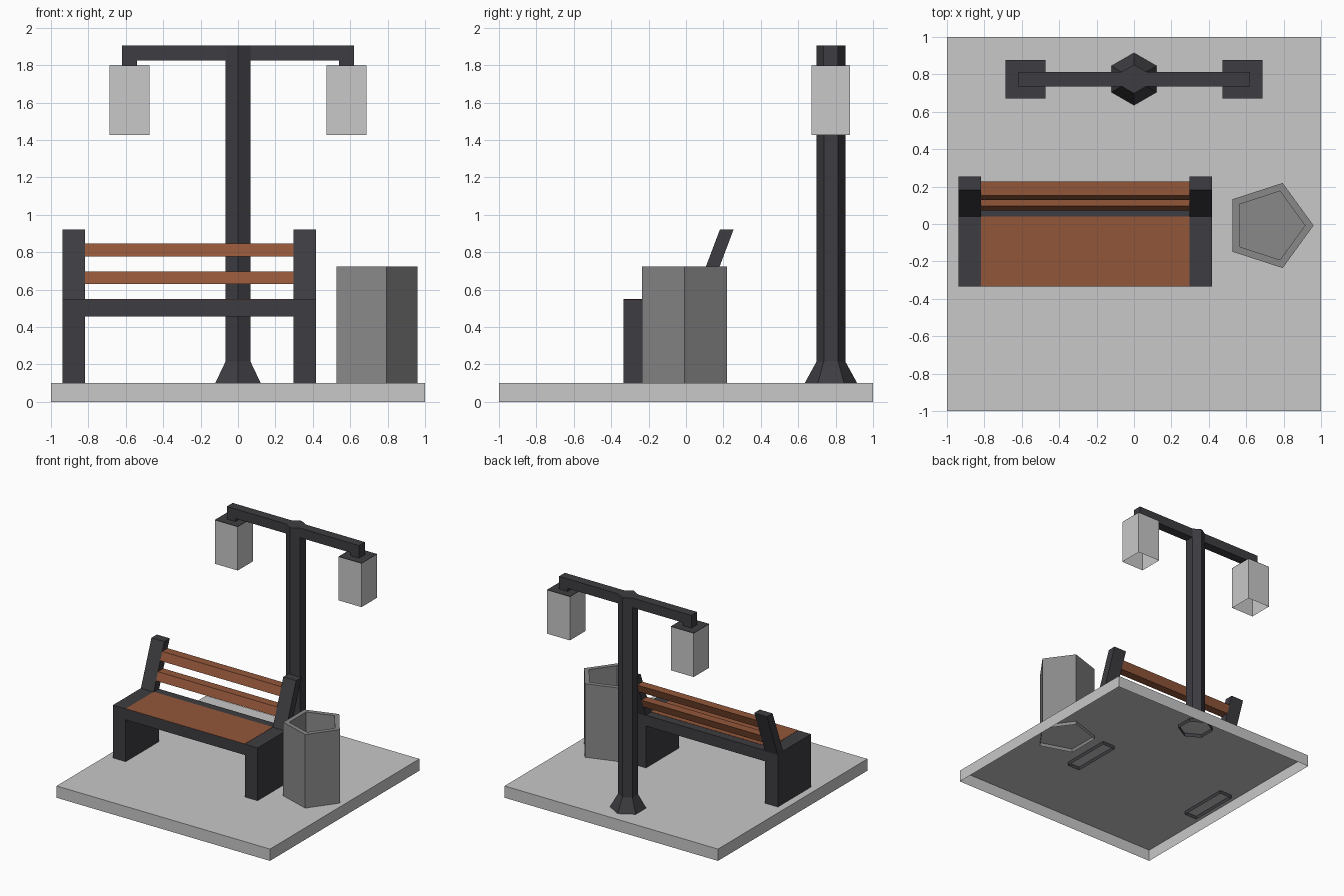
import bpy, bmesh, math

if "Cube" in bpy.data.objects:
    bpy.data.objects.remove(bpy.data.objects["Cube"])


def material(name, rgb):
    m = bpy.data.materials.new(name)
    m.diffuse_color = (*rgb, 1)
    m.use_nodes = True
    m.node_tree.nodes["Principled BSDF"].inputs["Base Color"].default_value = m.diffuse_color
    return m


LIGHT = material("light_grey", (0.58, 0.58, 0.58))
DARK = material("dark_metal", (0.047, 0.045, 0.052))
WOOD = material("brown_wood", (0.29, 0.092, 0.042))
GREY = material("mid_grey", (0.25, 0.25, 0.25))


def loft(name, rings, mat, cap_start=True, cap_end=True):
    """Join equal-length rings of points with quads."""
    bm = bmesh.new()
    rows = [[bm.verts.new(p) for p in ring] for ring in rings]
    n = len(rows[0])
    for a, b in zip(rows, rows[1:]):
        for i in range(n):
            j = (i + 1) % n
            bm.faces.new((a[i], a[j], b[j], b[i]))
    if cap_start:
        bm.faces.new(rows[0][::-1])
    if cap_end:
        bm.faces.new(rows[-1])
    return finish(name, bm, mat)


def finish(name, bm, mat, open_below=None):
    bm.normal_update()
    bmesh.ops.recalc_face_normals(bm, faces=bm.faces)
    if open_below is not None:   # remove the hidden bottom faces
        low = [f for f in bm.faces if all(v.co.z < open_below for v in f.verts)]
        bmesh.ops.delete(bm, geom=low, context='FACES')
    me = bpy.data.meshes.new(name)
    bm.to_mesh(me)
    bm.free()
    me.materials.append(mat)
    ob = bpy.data.objects.new(name, me)
    bpy.context.collection.objects.link(ob)
    return ob


def box(name, x, y, z, mat, bottom=True, top=True):
    rings = [[(x[0], y[0], h), (x[1], y[0], h), (x[1], y[1], h), (x[0], y[1], h)] for h in z]
    return loft(name, rings, mat, bottom, top)


def extrude_y(name, pts, y0, y1, mat, open_below=None):
    """Extrude an xz outline along y."""
    bm = bmesh.new()
    f = bm.faces.new([bm.verts.new((x, y0, z)) for x, z in pts])
    ext = bmesh.ops.extrude_face_region(bm, geom=[f], use_keep_orig=True)
    vs = [g for g in ext["geom"] if isinstance(g, bmesh.types.BMVert)]
    bmesh.ops.translate(bm, verts=vs, vec=(0, y1 - y0, 0))
    return finish(name, bm, mat, open_below)


def ring(cx, cy, r, z, n, start):
    return [(cx + r * math.cos(start + 2 * math.pi * i / n),
             cy + r * math.sin(start + 2 * math.pi * i / n), z) for i in range(n)]


# Paving slab, open underneath; other parts poke slightly through its top
box("paving_slab", (-1, 1), (-1, 1), (0, 0.1), LIGHT, bottom=False)
FOOT = 0.07

# Bench frame: two side panels joined by the seat
X0, X1, W = -0.938, 0.418, 0.12
extrude_y("bench_frame", [(X0, FOOT), (X0 + W, FOOT), (X0 + W, 0.455), (X1 - W, 0.455),
                          (X1 - W, FOOT), (X1, FOOT), (X1, 0.547), (X0, 0.547)],
          -0.335, 0.11, DARK, open_below=FOOT + 0.01)
box("seat", (X0 + W, X1 - W), (-0.334, 0.04), (0.545, 0.549), WOOD)


# Backrest: leaning posts and slats
def leaning(name, xs, z0, z1, mat):
    def section(x):
        a, b = (0.04 + 0.378 * (z - 0.547) for z in (z0, z1))
        return [(x, a, z0), (x, a + 0.073, z0), (x, b + 0.073, z1), (x, b, z1)]
    return loft(name, [section(x) for x in xs], mat)


leaning("left_back_post", (X0, X0 + W), 0.54, 0.92, DARK)
leaning("right_back_post", (X1 - W, X1), 0.54, 0.92, DARK)
leaning("lower_slat", (X0 + W, X1 - W), 0.63, 0.697, WOOD)
leaning("upper_slat", (X0 + W, X1 - W), 0.778, 0.847, WOOD)

# Five-sided litter bin with a hollow inside
loft("litter_bin", [ring(0.721, -0.008, r, z, 5, 0) for r, z in
                    ((0.239, FOOT), (0.239, 0.723), (0.193, 0.723), (0.193, 0.2))],
     GREY, cap_start=False)

# Six-sided lamp post with a flared foot
PY = 0.775
loft("lamp_post", [ring(0, PY, r, z, 6, math.pi / 2) for r, z in
                   ((0.14, FOOT), (0.14, 0.1), (0.077, 0.215), (0.077, 1.906))],
     DARK, cap_start=False)

# Cross arm with short drops at both ends
extrude_y("lamp_arm", [(-0.62, 1.797), (-0.54, 1.797), (-0.54, 1.825), (0.54, 1.825),
                       (0.54, 1.797), (0.62, 1.797), (0.62, 1.906), (-0.62, 1.906)],
          PY - 0.039, PY + 0.039, DARK)

# Hanging lamps, open below, with dark caps
for side, s in (("left", -1), ("right", 1)):
    x, y = (s * 0.58 - 0.107, s * 0.58 + 0.107), (PY - 0.103, PY + 0.103)
    box(side + "_lamp", x, y, (1.427, 1.795), LIGHT, bottom=False, top=False)
    box(side + "_lamp_cap", x, y, (1.795, 1.799), DARK)
